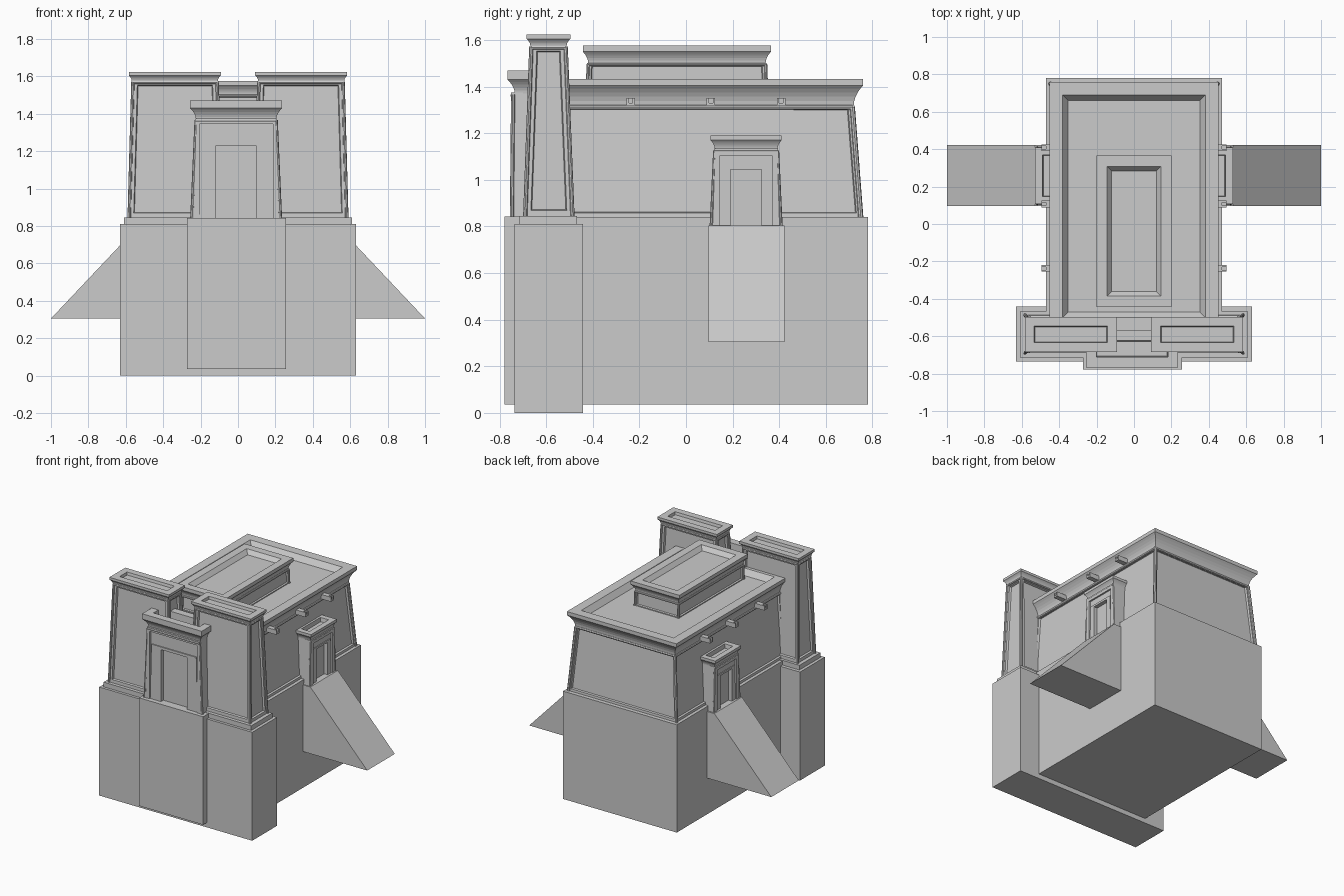
import bpy, bmesh, math
from mathutils import Vector, Matrix

if "Cube" in bpy.data.objects:
    bpy.data.objects.remove(bpy.data.objects["Cube"])


def finish(bm, name, mat=None):
    bmesh.ops.recalc_face_normals(bm, faces=bm.faces)
    if mat:
        bm.transform(mat)
    me = bpy.data.meshes.new(name)
    bm.to_mesh(me)
    bm.free()
    ob = bpy.data.objects.new(name, me)
    bpy.context.collection.objects.link(ob)
    return ob


def stack(rings):
    """Closed solid through rectangles (x0, x1, y0, y1, z)."""
    bm = bmesh.new()
    loops = [[bm.verts.new(p) for p in ((a, c, z), (b, c, z), (b, d, z), (a, d, z))]
             for a, b, c, d, z in rings]
    for lo, hi in zip(loops, loops[1:]):
        for i in range(4):
            j = (i + 1) % 4
            bm.faces.new((lo[i], lo[j], hi[j], hi[i]))
    bm.faces.new(loops[0][::-1])
    bm.faces.new(loops[-1])
    bmesh.ops.recalc_face_normals(bm, faces=bm.faces)
    return bm


def grow(r, d):
    return (r[0] - d, r[1] + d, r[2] - d, r[3] + d)


def box(name, x0, x1, y0, y1, z0, z1, mat=None):
    return finish(stack([(x0, x1, y0, y1, z0), (x0, x1, y0, y1, z1)]), name, mat)


def panel_walls(name, low, high, z0, z1, border, depth, mat=None):
    """Battered walls with a sunken panel on every side."""
    bm = stack([low + (z0,), high + (z1,)])
    sides = [f for f in bm.faces if abs(f.normal.z) < 0.5]
    bmesh.ops.inset_individual(bm, faces=sides, thickness=border, depth=0)
    bmesh.ops.inset_individual(bm, faces=sides, thickness=0.006, depth=-depth)
    return finish(bm, name, mat)


def cornice(name, r, z0, zf, z1, flare, rim, slope, depth, mat=None):
    """Hollow-curved cornice with a fascia and a sunken top."""
    rings = []
    for i in range(6):
        t = i / 5 * math.pi / 2
        rings.append(grow(r, flare * (1 - math.cos(t))) + (z0 + (zf - z0) * math.sin(t * 0.5) / math.sin(math.pi / 4),))
    rings += [grow(r, flare) + (z1,), grow(r, flare - rim) + (z1,),
              grow(r, flare - rim - slope) + (z1 - depth,)]
    return finish(stack(rings), name, mat)


def roll(name, a, b, rad, mat=None):
    """Round moulding between two points."""
    a, b = Vector(a), Vector(b)
    bm = bmesh.new()
    bmesh.ops.create_cone(bm, cap_ends=True, segments=8, radius1=rad, radius2=rad, depth=(b - a).length)
    bm.transform(Matrix.Translation((a + b) / 2) @ (b - a).to_track_quat('Z', 'Y').to_matrix().to_4x4())
    return finish(bm, name, mat)


def rolls(name, low, high, z0, z1, rad):
    """Corner rolls plus a roll around the wall head."""
    def corners(r, z):
        return [(r[0], r[2], z), (r[1], r[2], z), (r[1], r[3], z), (r[0], r[3], z)]
    lo, hi = corners(low, z0), corners(high, z1)
    for i in range(4):
        roll(name + "_corner_roll", lo[i], hi[i], rad)
        roll(name + "_head_roll", hi[i], hi[(i + 1) % 4], rad)


def portal(name, wb, wt, z0, z1, dw, dz, y0, y1, mat):
    """Battered frame around a doorway, facing -y in local space."""
    pts = [(-wb, z0), (-wt, z1), (wt, z1), (wb, z0), (dw, z0), (dw, dz), (-dw, dz), (-dw, z0)]
    bm = bmesh.new()
    f = bm.faces.new([bm.verts.new((x, y1, z)) for x, z in pts])
    ext = bmesh.ops.extrude_face_region(bm, geom=[f])
    bmesh.ops.translate(bm, vec=(0, y0 - y1, 0), verts=[v for v in ext['geom'] if isinstance(v, bmesh.types.BMVert)])
    return finish(bm, name, mat)


# Foundations
box("pylon_foundation", -0.632, 0.632, -0.735, -0.442, 0, 0.81)
box("pylon_plinth", -0.61, 0.61, -0.715, -0.467, 0.80, 0.845)
box("hall_foundation", -0.47, 0.47, -0.60, 0.78, 0.035, 0.84)
box("gate_foundation", -0.273, 0.257, -0.778, -0.60, 0.035, 0.842)

# Main hall
low, high = (-0.446, 0.446, -0.53, 0.75), (-0.41, 0.41, -0.53, 0.714)
panel_walls("hall_walls", low, high, 0.84, 1.325, 0.026, 0.014)
rolls("hall", low, high, 0.84, 1.312, 0.011)
cornice("hall_cornice", (-0.412, 0.412, -0.53, 0.72), 1.32, 1.405, 1.432, 0.04, 0.07, 0.03, 0.04)

# Roof kiosk
low, high = (-0.182, 0.182, -0.424, 0.346), (-0.18, 0.18, -0.42, 0.342)
panel_walls("kiosk_walls", low, high, 1.385, 1.505, 0.02, 0.01)
rolls("kiosk", low, high, 1.385, 1.495, 0.007)
cornice("kiosk_cornice", (-0.178, 0.178, -0.42, 0.342), 1.502, 1.55, 1.576, 0.023, 0.057, 0.025, 0.03)

# Pylon towers
for s, side in ((-1, "left"), (1, "right")):
    def rect(a, b, c, d):
        return (min(s * a, s * b), max(s * a, s * b), c, d)
    low, high = rect(0.085, 0.582, -0.69, -0.487), rect(0.112, 0.562, -0.664, -0.516)
    panel_walls(side + "_tower", low, high, 0.845, 1.578, 0.034, 0.014)
    rolls(side + "_tower", low, high, 0.845, 1.568, 0.009)
    cornice(side + "_tower_cornice", rect(0.108, 0.568, -0.668, -0.512), 1.575, 1.605, 1.623,
            0.016, 0.05, 0.004, 0.02)

# Main gate
M = Matrix.Translation((-0.01, 0, 0))
finish(stack([(-0.235, 0.235, -0.715, -0.57, 0.84), (-0.212, 0.212, -0.715, -0.57, 1.375)]), "gate_core", M)
portal("gate_panel", 0.236, 0.213, 0.84, 1.375, 0.107, 1.23, -0.735, -0.70, M)
portal("gate_door_surround", 0.195, 0.185, 0.84, 1.25, 0.107, 1.23, -0.743, -0.71, M)
portal("gate_outer_frame", 0.24, 0.216, 0.84, 1.375, 0.196, 1.345, -0.750, -0.70, M)
for s in (-1, 1):
    roll("gate_corner_roll", (s * 0.237, -0.747, 0.84), (s * 0.214, -0.742, 1.365), 0.009, M)
roll("gate_head_roll", (-0.216, -0.745, 1.362), (0.216, -0.745, 1.362), 0.009, M)
cornice("gate_cornice", (-0.215, 0.215, -0.735, -0.60), 1.37, 1.43, 1.47, 0.031, 0.055, 0.004, 0.07, M)

# Side doors, ramps and waterspouts
for s, side in ((-1, "left"), (1, "right")):
    M = Matrix.Translation((0, 0.258, 0)) @ Matrix.Rotation(s * math.pi / 2, 4, 'Z')
    finish(stack([(-0.15, 0.15, -0.485, -0.38, 0.80), (-0.134, 0.134, -0.485, -0.38, 1.135)]),
           side + "_door_core", M)
    portal(side + "_door_panel", 0.151, 0.135, 0.80, 1.135, 0.067, 1.045, -0.508, -0.47, M)
    portal(side + "_door_surround", 0.108, 0.102, 0.80, 1.06, 0.067, 1.045, -0.514, -0.48, M)
    portal(side + "_door_outer_frame", 0.154, 0.137, 0.80, 1.135, 0.112, 1.105, -0.520, -0.47, M)
    for k in (-1, 1):
        roll(side + "_door_corner_roll", (k * 0.15, -0.517, 0.80), (k * 0.135, -0.513, 1.125), 0.007, M)
    roll(side + "_door_head_roll", (-0.136, -0.514, 1.125), (0.136, -0.514, 1.125), 0.007, M)
    cornice(side + "_door_cornice", (-0.134, 0.134, -0.511, -0.40), 1.13, 1.17, 1.19,
            0.018, 0.04, 0.004, 0.03, M)

    # Solid wedge ramp
    bm = bmesh.new()
    f = bm.faces.new([bm.verts.new((s * x, 0.097, z)) for x, z in
                      ((0.45, 0.305), (1.0, 0.305), (0.53, 0.803), (0.45, 0.803))])
    ext = bmesh.ops.extrude_face_region(bm, geom=[f])
    bmesh.ops.translate(bm, vec=(0, 0.325, 0), verts=[v for v in ext['geom'] if isinstance(v, bmesh.types.BMVert)])
    finish(bm, side + "_ramp")

    # Waterspouts: trough with a stepped block above
    R = Matrix.Rotation(s * math.pi / 2, 4, 'Z')
    for y in (-0.237, 0.107, 0.408):
        u = s * y
        box(side + "_spout_floor", u - 0.018, u + 0.018, -0.495, -0.39, 1.318, 1.330, R)
        for k in (-1, 1):
            box(side + "_spout_cheek", u + k * 0.013 - 0.005, u + k * 0.013 + 0.005,
                -0.495, -0.39, 1.318, 1.352, R)
        box(side + "_spout_block", u - 0.012, u + 0.012, -0.470, -0.39, 1.325, 1.352, R)
